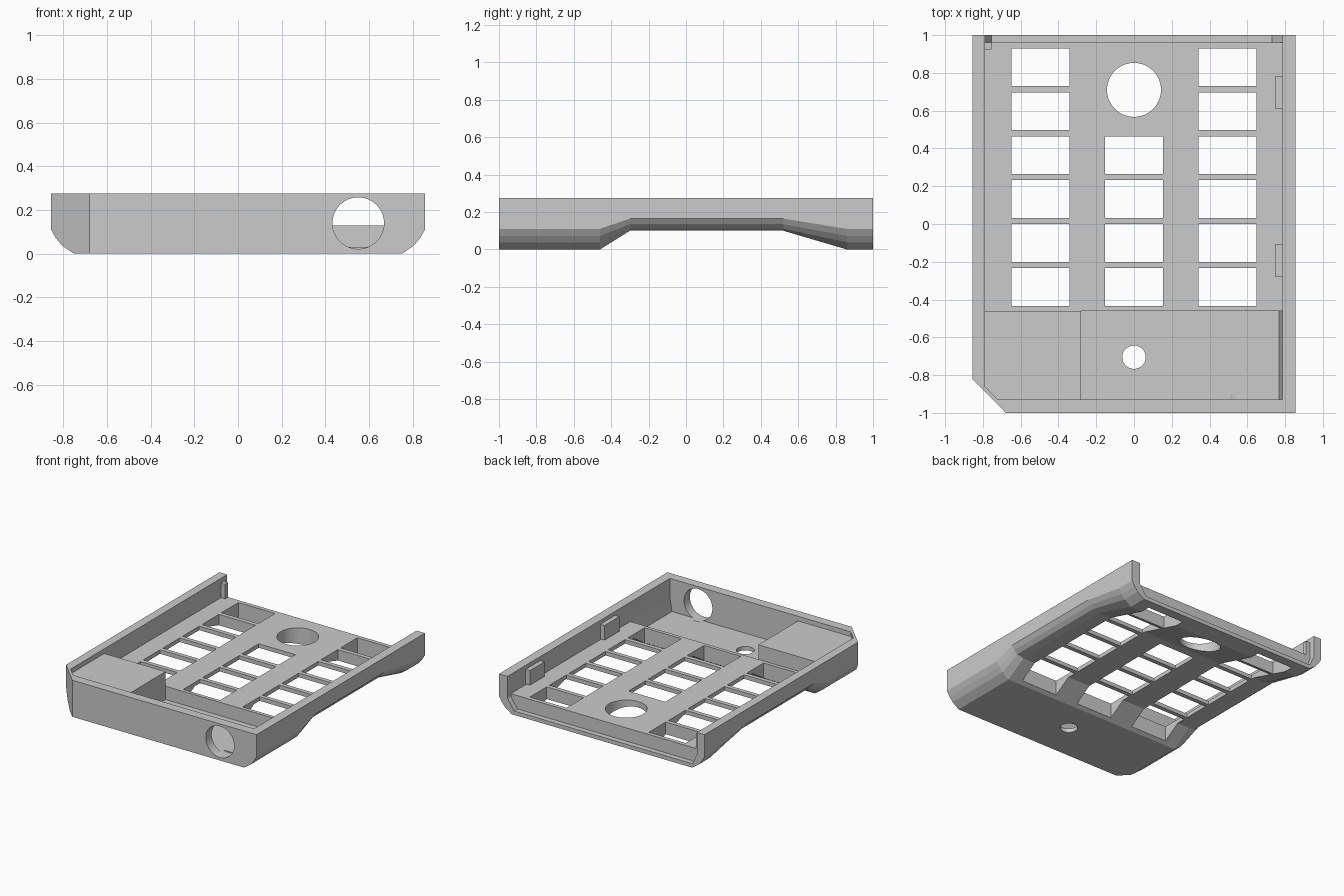
import bpy, bmesh, math
from mathutils import Vector

if "Cube" in bpy.data.objects:
    bpy.data.objects.remove(bpy.data.objects["Cube"])

grey = bpy.data.materials.new("plain_grey")
grey.use_nodes = True
colour = (0.6, 0.6, 0.6, 1)
grey.diffuse_color = colour
grey.node_tree.nodes["Principled BSDF"].inputs["Base Color"].default_value = colour


def loft(name, rings):
    """Closed solid through a row of equal-sized point rings."""
    bm = bmesh.new()
    loops = [[bm.verts.new(p) for p in ring] for ring in rings]
    for a, b in zip(loops, loops[1:]):
        for i in range(len(a)):
            j = (i + 1) % len(a)
            bm.faces.new((a[i], a[j], b[j], b[i]))
    bm.faces.new(loops[0])
    bm.faces.new(loops[-1])
    bmesh.ops.recalc_face_normals(bm, faces=bm.faces)
    mesh = bpy.data.meshes.new(name)
    bm.to_mesh(mesh)
    bm.free()
    mesh.materials.append(grey)
    obj = bpy.data.objects.new(name, mesh)
    bpy.context.collection.objects.link(obj)
    return obj


def plan(name, pts, z0, z1):
    return loft(name, [[(x, y, z) for x, y in pts] for z in (z0, z1)])


def section(name, pts, y0, y1):
    return loft(name, [[(x, y, z) for x, z in pts] for y in (y0, y1)])


def box(name, x0, x1, y0, y1, z0, z1):
    return plan(name, [(x0, y0), (x1, y0), (x1, y1), (x0, y1)], z0, z1)


def disc(cx, cy, r, n=48):
    angles = [math.tau * i / n for i in range(n)]
    return [(cx + r * math.cos(a), cy + r * math.sin(a)) for a in angles]


def cut(target, cutter):
    cutter.hide_render = True
    mod = target.modifiers.new("cut", 'BOOLEAN')
    mod.operation, mod.solver, mod.object = 'DIFFERENCE', 'EXACT', cutter
    bpy.context.view_layer.objects.active = target
    bpy.ops.object.modifier_apply(modifier=mod.name)
    bpy.data.objects.remove(cutter)


# Outer shell: arched underside with rounded lower edges
TOP, W = 0.275, 0.855
low = [(W, 0.11), (0.833, 0.072), (0.805, 0.038), (0.75, 0.0)]
high = [(W, 0.165), (0.833, 0.135), (0.805, 0.112), (0.75, 0.1)]
rings = []
for y, side in ((-1, low), (-0.46, low), (-0.3, high), (0.52, high), (0.86, low), (1, low)):
    half = [(W, TOP)] + side
    profile = half + [(-x, z) for x, z in reversed(half)]
    rings.append([(x, y, z) for x, z in profile])
tray = loft("tray", rings)

# Clipped front corner
cut(tray, plan("corner_cutter", [(-1.035, -0.64), (-0.5, -1.18), (-1.1, -1.2)], -0.2, 0.5))

# Main cavity, front pocket and rear lip
inner = [(-0.79, 1.1), (-0.79, -0.86), (-0.72, -0.93), (0.785, -0.93), (0.785, 1.1)]
cut(tray, plan("cavity_cutter", inner, 0.13, 0.4))
cut(tray, section("pocket_cutter", [(-0.28, 0.2), (-0.28, 0.03), (0.768, 0.03), (0.785, 0.13),
                                    (0.785, 0.2)], -0.93, -0.46))
cut(tray, section("lip_cutter", [(-0.79, 0.2), (-0.79, 0.11), (-0.755, 0.03), (0.73, 0.03),
                                 (0.785, 0.11), (0.785, 0.2)], 0.96, 1.1))

# Window grid; the middle column leaves room for the round opening
for cx, rows in ((-0.495, 6), (0, 4), (0.495, 6)):
    for r in range(rows):
        y = -0.433 + r * 0.2325
        cut(tray, box("window_cutter", cx - 0.153, cx + 0.153, y, y + 0.2, -0.2, 0.2))

# Round openings in the floor and the front wall
cut(tray, plan("large_hole_cutter", disc(0, 0.71, 0.143), -0.2, 0.2))
cut(tray, plan("small_hole_cutter", disc(0, -0.705, 0.062), -0.2, 0.1))
cut(tray, section("port_cutter", disc(0.55, 0.14, 0.118), -1.1, -0.9))

# Raised block in the front corner, tabs and rear post
block = [(-0.80, -0.46), (-0.80, -0.86), (-0.72, -0.94), (-0.28, -0.94), (-0.28, -0.46)]
plan("corner_block", block, 0.06, 0.24)
for y in (-0.28, 0.608):
    box("wall_tab", 0.75, 0.795, y, y + 0.175, 0.135, 0.245)
box("rear_post", -0.80, -0.755, 0.925, 0.96, 0.12, 0.24)
